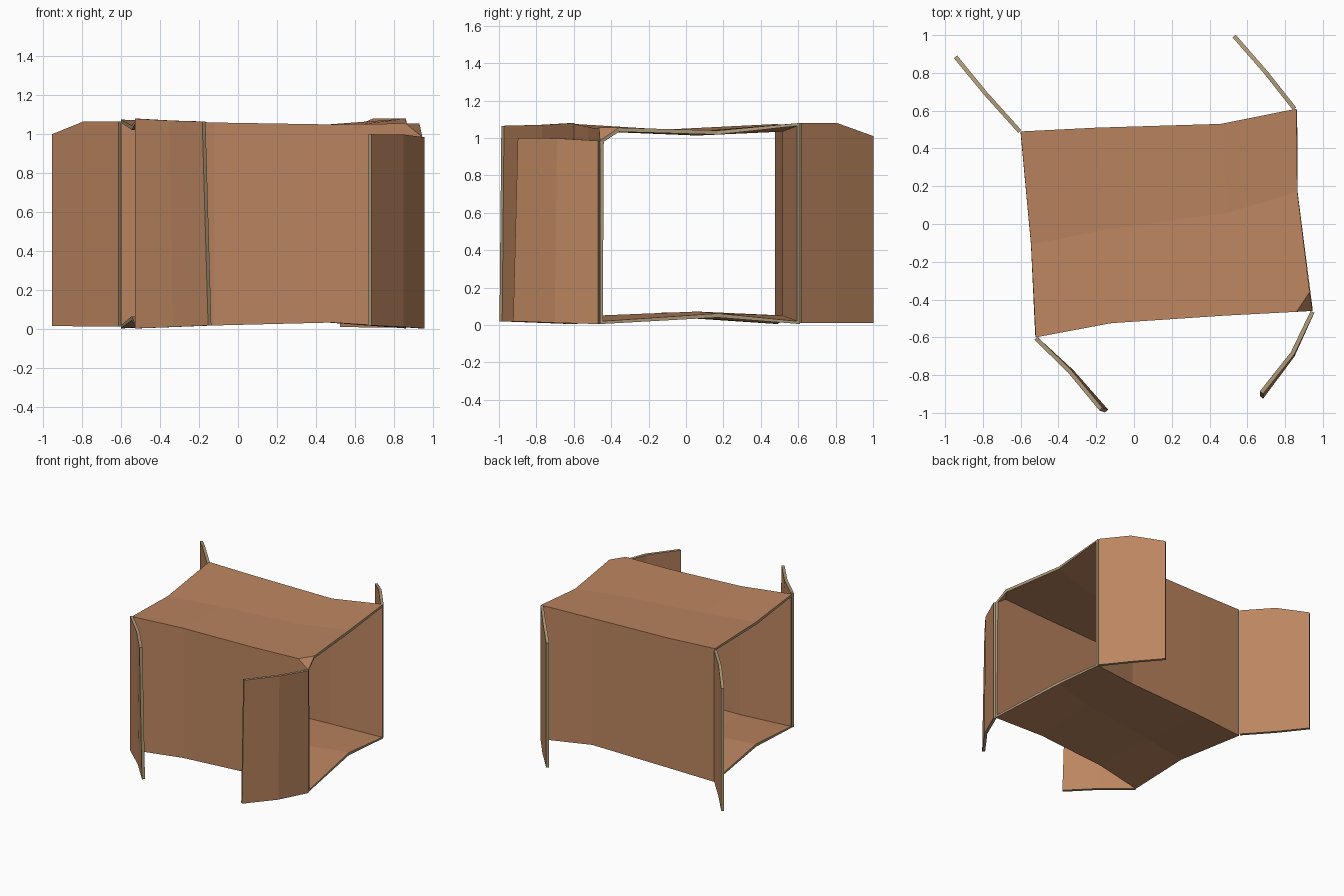
import bpy, bmesh

if "Cube" in bpy.data.objects:
    bpy.data.objects.remove(bpy.data.objects["Cube"])


def material(name, rgb):
    m = bpy.data.materials.new(name)
    m.diffuse_color = (*rgb, 1)
    m.use_nodes = True
    m.node_tree.nodes["Principled BSDF"].inputs["Base Color"].default_value = m.diffuse_color
    return m


CARD = material("brown cardboard", (0.50, 0.235, 0.115))
EDGE = material("tan cut edge", (0.42, 0.32, 0.19))


def sheet(name, points, faces, thickness, offset):
    """Thin cardboard shell whose cut rims take the edge colour."""
    mesh = bpy.data.meshes.new(name)
    mesh.from_pydata(points, [], faces)
    mesh.materials.append(CARD)
    mesh.materials.append(EDGE)
    ob = bpy.data.objects.new(name, mesh)
    bpy.context.collection.objects.link(ob)
    s = ob.modifiers.new("thickness", 'SOLIDIFY')
    s.thickness = thickness
    s.offset = offset
    s.material_offset_rim = 1
    return ob


# Box sleeve, open at both x ends: four columns, six points per ring
front = [(-0.52, -0.60), (-0.12, -0.525), (0.48, -0.485), (0.945, -0.46)]
mid = [(-0.545, -0.11), (-0.15, -0.03), (0.50, 0.06), (0.865, 0.17)]
back = [(-0.60, 0.49), (-0.20, 0.51), (0.46, 0.53), (0.86, 0.61)]
z_front = [(0.005, 1.075), (0.02, 1.06), (0.035, 1.05), (0.005, 0.985)]
z_mid = [(0.045, 1.045), (0.045, 1.04), (0.05, 1.035), (0.04, 1.04)]
z_back = [(0.005, 1.075), (0.02, 1.06), (0.035, 1.05), (0.005, 1.08)]

pts = []
for i in range(4):
    f, m, b = front[i], mid[i], back[i]
    pts += [(*f, z_front[i][0]), (*f, z_front[i][1]), (*m, z_mid[i][1]),
            (*b, z_back[i][1]), (*b, z_back[i][0]), (*m, z_mid[i][0])]
faces = []
for i in range(3):
    for k in range(6):
        n = (k + 1) % 6
        faces.append((i * 6 + k, i * 6 + 6 + k, i * 6 + 6 + n, i * 6 + n))

# Crushed front right top corner
q, r = len(pts), len(pts) + 1
pts += [(0.86, -0.465, 1.055), (0.93, -0.36, 1.055)]
faces[12] = (12, 18, 19, q, 13)
faces[13] = (13, q, r, 14)
faces += [(q, 19, r), (r, 20, 14)]
sheet("box_sleeve", pts, faces, 0.022, -1)


# Flaps hinged at the four upright corners: (x, y, bottom, top) at hinge, bend, tip
flaps = {
    "back_left_flap": [(-0.605, 0.49, 0.015, 1.065), (-0.785, 0.69, 0.015, 1.065),
                       (-0.945, 0.885, 0.018, 1.0)],
    "back_right_flap": [(0.85, 0.61, 0.01, 1.08), (0.70, 0.80, 0.01, 1.08),
                        (0.53, 0.995, 0.012, 1.01)],
    "front_left_flap": [(-0.52, -0.605, 0.005, 1.08), (-0.335, -0.78, 0.012, 1.07),
                        (-0.16, -0.985, 0.02, 1.065)],
    "front_right_flap": [(0.945, -0.465, 0.005, 0.985), (0.84, -0.69, 0.012, 0.998),
                         (0.675, -0.905, 0.02, 1.0)],
}
# Small sideways lean of the tip between bottom and top
lean = {"front_left_flap": (-0.03, 0.01), "front_right_flap": (0.0, 0.025)}

for name, rows in flaps.items():
    dx, dy = lean.get(name, (0, 0))
    p = []
    for j, (x, y, lo, hi) in enumerate(rows):
        t = j / 4
        p += [(x - dx * t, y - dy * t, lo), (x + dx * t, y + dy * t, hi)]
    sheet(name, p, [(0, 2, 3, 1), (2, 4, 5, 3)], 0.022, 0)
